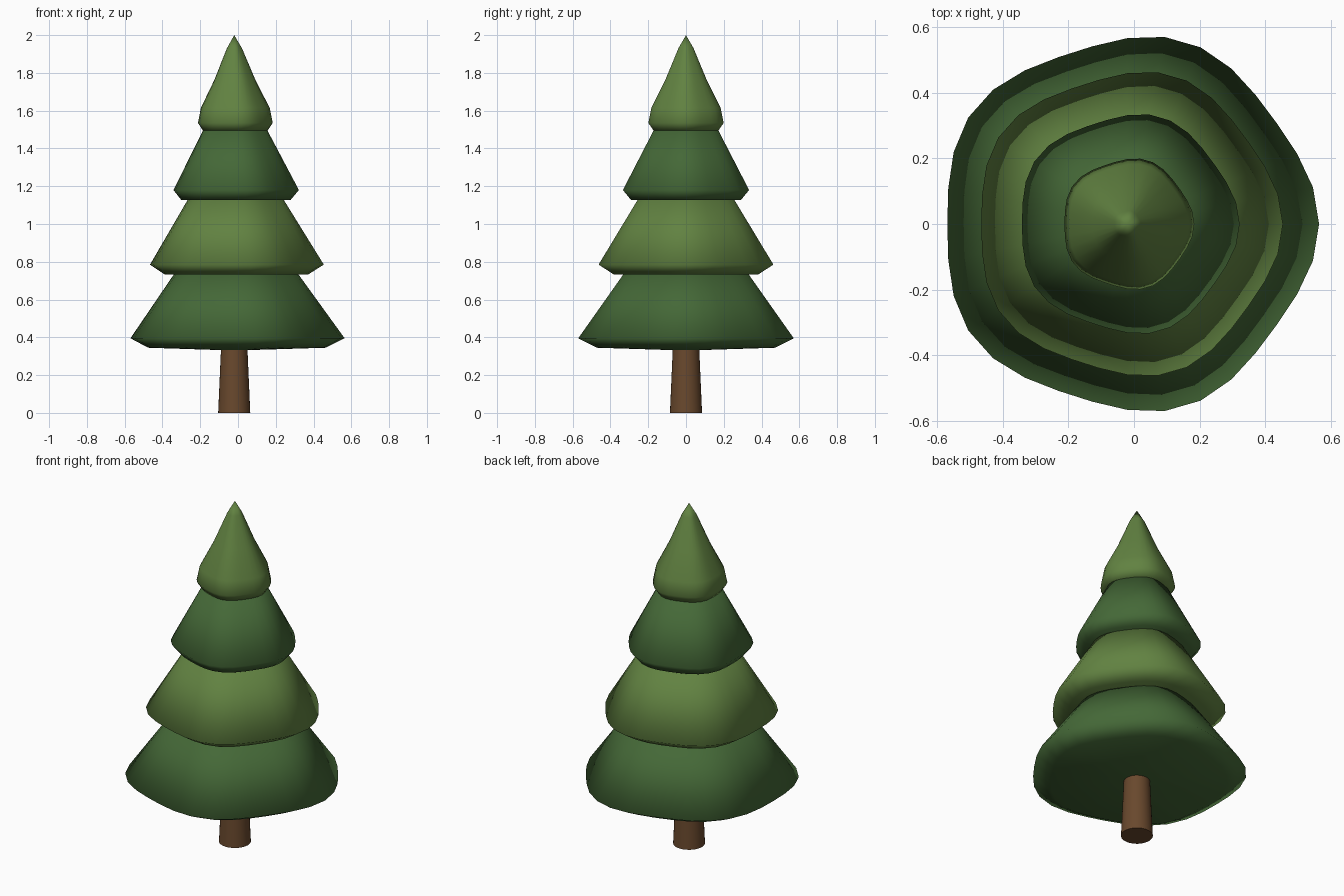
import bpy, bmesh, math

if "Cube" in bpy.data.objects:
    bpy.data.objects.remove(bpy.data.objects["Cube"])

CX = -0.02   # trunk axis, so the five-lobed foliage is centred
SEG = 32


def material(name, rgb):
    m = bpy.data.materials.new(name)
    m.diffuse_color = (*rgb, 1)
    m.use_nodes = True
    m.node_tree.nodes["Principled BSDF"].inputs["Base Color"].default_value = m.diffuse_color
    return m


dark = material("dark_green", (0.058, 0.138, 0.038))
light = material("light_green", (0.12, 0.223, 0.053))
brown = material("bark", (0.14, 0.065, 0.026))


def lathe(name, profile, mat, lobe=0.0, smooth_angle=math.pi):
    """Sweep (radius, z) points around the axis with five soft lobes.
    A zero radius makes a single pole vertex."""
    bm = bmesh.new()
    rings = []
    for r, z in profile:
        if r == 0:
            rings.append([bm.verts.new((CX, 0, z))] * SEG)
            continue
        ring = []
        for i in range(SEG):
            a = 2 * math.pi * i / SEG
            k = r * (1 + lobe * math.cos(5 * a))
            ring.append(bm.verts.new((CX + k * math.cos(a), k * math.sin(a), z)))
        rings.append(ring)
    for low, up in zip(rings, rings[1:]):
        for i in range(SEG):
            j = (i + 1) % SEG
            quad = dict.fromkeys((low[i], low[j], up[j], up[i]))
            bm.faces.new(list(quad))
    bmesh.ops.recalc_face_normals(bm, faces=bm.faces)
    me = bpy.data.meshes.new(name)
    bm.to_mesh(me)
    bm.free()
    me.materials.append(mat)
    ob = bpy.data.objects.new(name, me)
    bpy.context.collection.objects.link(ob)
    bpy.ops.object.select_all(action='DESELECT')
    ob.select_set(True)
    bpy.context.view_layer.objects.active = ob
    bpy.ops.object.shade_smooth_by_angle(angle=smooth_angle)
    return ob


# Trunk
lathe("trunk", [(0, 0), (0.085, 0), (0.07, 0.34), (0, 0.34)], brown,
      smooth_angle=math.radians(40))

# Foliage tiers, bottom to top
tiers = [
    ("foliage_bottom", dark,
     [(0, 0.33), (0.47, 0.345), (0.567, 0.395), (0.325, 0.74), (0, 0.74)]),
    ("foliage_lower_middle", light,
     [(0, 0.732), (0.38, 0.733), (0.46, 0.785), (0.25, 1.135), (0, 1.135)]),
    ("foliage_upper_middle", dark,
     [(0, 1.127), (0.29, 1.128), (0.332, 1.18), (0.168, 1.50), (0, 1.50)]),
    ("foliage_top", light,
     [(0, 1.492), (0.17, 1.493), (0.198, 1.535), (0.182, 1.615),
      (0.11, 1.76), (0.04, 1.93), (0, 2.0)]),
]
for name, mat, profile in tiers:
    lathe(name, profile, mat, lobe=0.031)
